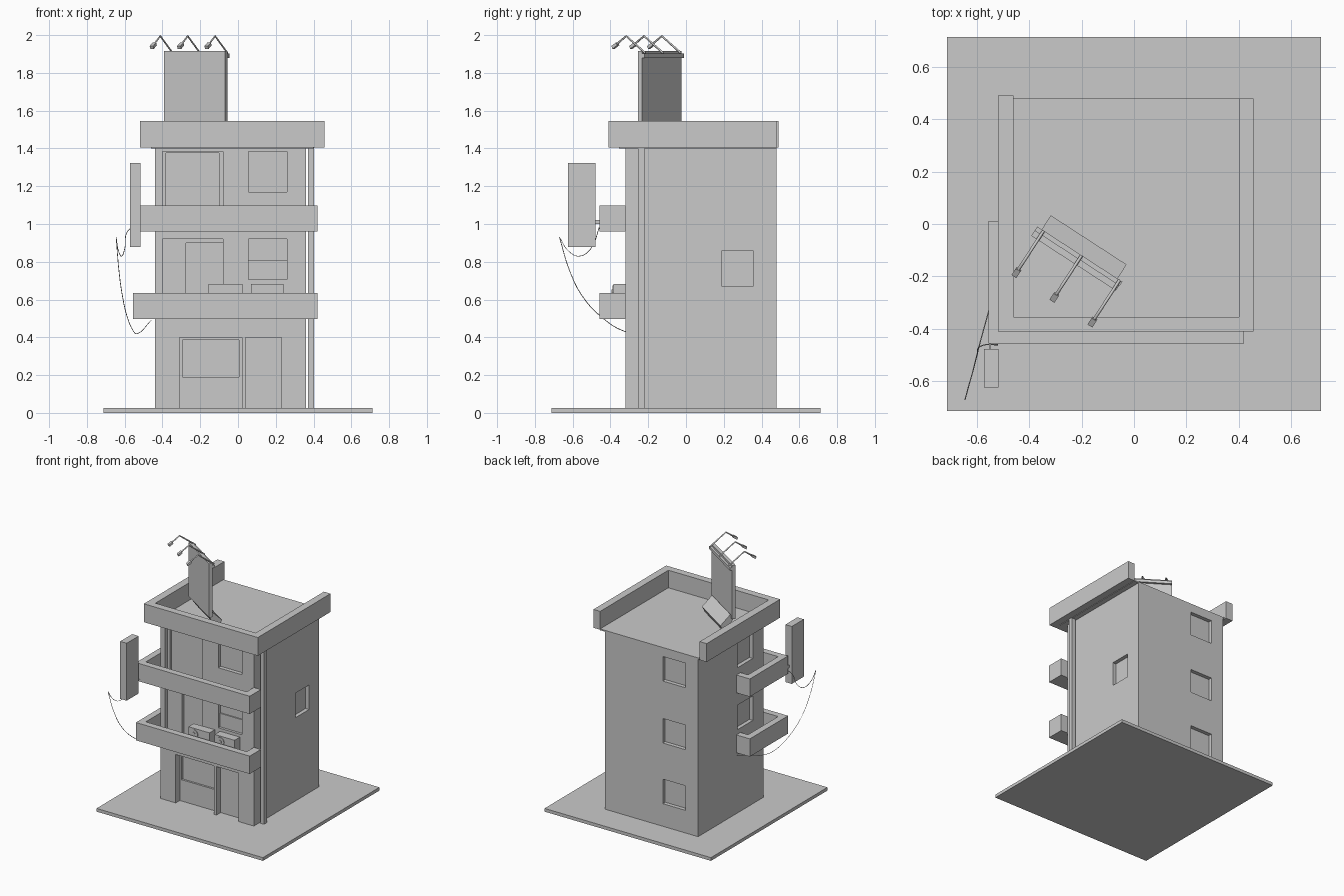
import bpy, bmesh, math
from mathutils import Vector

if "Cube" in bpy.data.objects:
    bpy.data.objects.remove(bpy.data.objects["Cube"])

mat = bpy.data.materials.new("plain_grey")
mat.diffuse_color = (0.59, 0.59, 0.59, 1)
mat.use_nodes = True
mat.node_tree.nodes["Principled BSDF"].inputs["Base Color"].default_value = mat.diffuse_color


def add(name, bm):
    bmesh.ops.recalc_face_normals(bm, faces=bm.faces)
    me = bpy.data.meshes.new(name)
    bm.to_mesh(me)
    bm.free()
    me.materials.append(mat)
    ob = bpy.data.objects.new(name, me)
    bpy.context.collection.objects.link(ob)
    return ob


def prism(bm, ring, offset):
    """Extrude a closed ring of points along an offset."""
    f = bm.faces.new([bm.verts.new(p) for p in ring])
    new = bmesh.ops.extrude_face_region(bm, geom=[f])["geom"]
    bmesh.ops.translate(bm, vec=offset, verts=[v for v in new if isinstance(v, bmesh.types.BMVert)])
    if f.is_valid and len(f.edges) and all(len(e.link_faces) < 2 for e in f.edges):
        bm.faces.ensure_lookup_table()


def outline(name, pts, z0, z1):
    bm = bmesh.new()
    prism(bm, [(x, y, z0) for x, y in pts], (0, 0, z1 - z0))
    return add(name, bm)


def box(name, x0, x1, y0, y1, z0, z1):
    return outline(name, [(x0, y0), (x1, y0), (x1, y1), (x0, y1)], z0, z1)


def tube(name, pts, r, smooth=False):
    cu = bpy.data.curves.new(name, "CURVE")
    cu.dimensions = "3D"
    cu.bevel_depth, cu.bevel_resolution, cu.resolution_u = r, 0, 6
    cu.use_fill_caps = True
    sp = cu.splines.new("BEZIER" if smooth else "POLY")
    if smooth:
        sp.bezier_points.add(len(pts) - 1)
        for b, p in zip(sp.bezier_points, pts):
            b.co = p
            b.handle_left_type = b.handle_right_type = "AUTO"
    else:
        sp.points.add(len(pts) - 1)
        for b, p in zip(sp.points, pts):
            b.co = (*p, 1)
    cu.materials.append(mat)
    ob = bpy.data.objects.new(name, cu)
    bpy.context.collection.objects.link(ob)


# Ground plate and building body
box("ground_plate", -.713, .713, -.713, .713, 0, .025)
body = box("building_body", -.44, .36, -.32, .48, .025, 1.405)

# Openings cut into the walls
F = -.32
cuts = [(-.31, .02, -.4, F + .05, 0, .40), (-.295, .005, -.4, F + .065, .19, .385),     # shop front
        (.04, .23, -.4, F + .05, 0, .40),                                               # street door
        (-.40, -.08, -.4, F + .03, .52, .92), (-.275, -.08, -.4, F + .05, .521, .90),   # balcony doors
        (-.40, -.08, -.4, F + .03, .98, 1.385), (-.38, -.10, -.4, F + .05, .981, 1.375),
        (.055, .26, -.4, F + .03, .705, .92), (.055, .26, -.4, F + .03, 1.17, 1.385),   # front windows
        (.33, .5, .19, .355, .67, .86)]                                                 # right window
cuts += [(-.33, -.137, .45, .6, z, z + .19) for z in (.20, .67, 1.15)]                  # back windows
cuts += [(-.6, -.41, -.19, 0, z, z + .19) for z in (.67, 1.15)]                         # left windows
cutters = []
for c in cuts:
    k = box("opening_cutter", *c)
    k.hide_render = True
    m = body.modifiers.new("opening", "BOOLEAN")
    m.operation, m.solver, m.object = "DIFFERENCE", "EXACT", k
    cutters.append(k)
bpy.context.view_layer.update()
dg = bpy.context.evaluated_depsgraph_get()
cut_mesh = bpy.data.meshes.new_from_object(body.evaluated_get(dg))
body.modifiers.clear()
body.data = cut_mesh
for k in cutters:
    bpy.data.objects.remove(k)
box("window_lower_pane", .055, .26, F + .02, F + .029, .705, .81)

# Drain pipe on the right wall
box("drain_pipe", .37, .402, -.255, -.22, .025, 1.405)

# Roof floor and U-shaped parapet, open at the back
box("roof_floor", -.46, .40, -.355, .48, 1.4, 1.41)
outline("roof_parapet", [(-.52, .49), (-.52, -.41), (.457, -.41), (.457, .48), (.40, .48),
                         (.40, -.355), (-.46, -.355), (-.46, .49)], 1.404, 1.546)

# Two balconies with thick walls wrapping round the left corner
T = .05
for i, z in enumerate((.497, .961)):
    L, R, Y, E = -.555, .42, -.457, .012
    outline(f"balcony_floor_{i}", [(L + T, E - T), (L + T, Y + T), (R - T, Y + T), (R - T, F),
                                   (-.44, F), (-.44, E - T)], z, z + .02)
    outline(f"balcony_wall_{i}", [(-.44, E), (L, E), (L, Y), (R, Y), (R, F), (.36, F),
                                  (.36, Y + T), (L + T, Y + T), (L + T, E - T), (-.44, E - T)], z, z + .138)

# Air conditioners with round fan grilles and hubs
for i, (x0, x1) in enumerate(((-.155, .025), (.07, .24))):
    box(f"air_conditioner_{i}", x0, x1, -.385, F, .517, .682)
    for part, r, d in (("fan_grille", .034, .006), ("fan_hub", .014, .01)):
        ring = [(x0 + .048 + r * math.cos(a * math.pi / 8), -.384, .64 + r * math.sin(a * math.pi / 8))
                for a in range(16)]
        bm = bmesh.new()
        prism(bm, ring, (0, -d, 0))
        add(f"{part}_{i}", bm)

# Hanging vertical sign
box("hanging_sign", -.572, -.517, -.625, -.478, .878, 1.323)
box("sign_bracket", -.553, -.545, -.48, -.455, 1.0, 1.02)

# Billboard on the roof, turned 33 degrees: s along, t behind, z up
ang = math.radians(33)
u = Vector((math.cos(ang), -math.sin(ang), 0))
n = Vector((math.sin(ang), math.cos(ang), 0))
corner = Vector((-.392, -.045, 0))


def at(s, t, z):
    return corner + u * s + n * t + Vector((0, 0, z))


def board(name, s0, s1, profile):
    bm = bmesh.new()
    prism(bm, [at(s0, t, z) for t, z in profile], u * (s1 - s0))
    add(name, bm)


board("billboard_panel", 0, .385, [(0, 1.5), (.025, 1.5), (.025, 1.917), (0, 1.917)])
board("billboard_rail", 0, .387, [(.025, 1.88), (.042, 1.88), (.042, 1.902), (.025, 1.902)])
board("billboard_foot", .02, .365, [(.003, 1.5), (.03, 1.53), (.106, 1.455), (.08, 1.405), (.05, 1.43)])

# Three bent lamp arms with heads
for i in range(3):
    s = .029 + .173 * i
    tube(f"lamp_arm_{i}", [at(s, .04, 1.905), at(s, -.08, 1.995), at(s, -.15, 1.945)], .006)
    board(f"lamp_head_{i}", s - .011, s + .011,
          [(-.138, 1.961), (-.167, 1.942), (-.160, 1.927), (-.131, 1.946)])

# Sagging cables
far = (-.645, -.67, .93)
tube("short_cable", [(-.52, -.461, .98), (-.577, -.463, .97), (-.60, -.505, .868), (-.616, -.565, .83),
                     (-.632, -.62, .855), far], .002, True)
tube("long_cable", [far, (-.63, -.615, .75), (-.612, -.55, .62), (-.587, -.45, .51), (-.552, -.32, .43),
                    (-.53, -.22, .42), (-.46, .03, .49)], .002, True)
